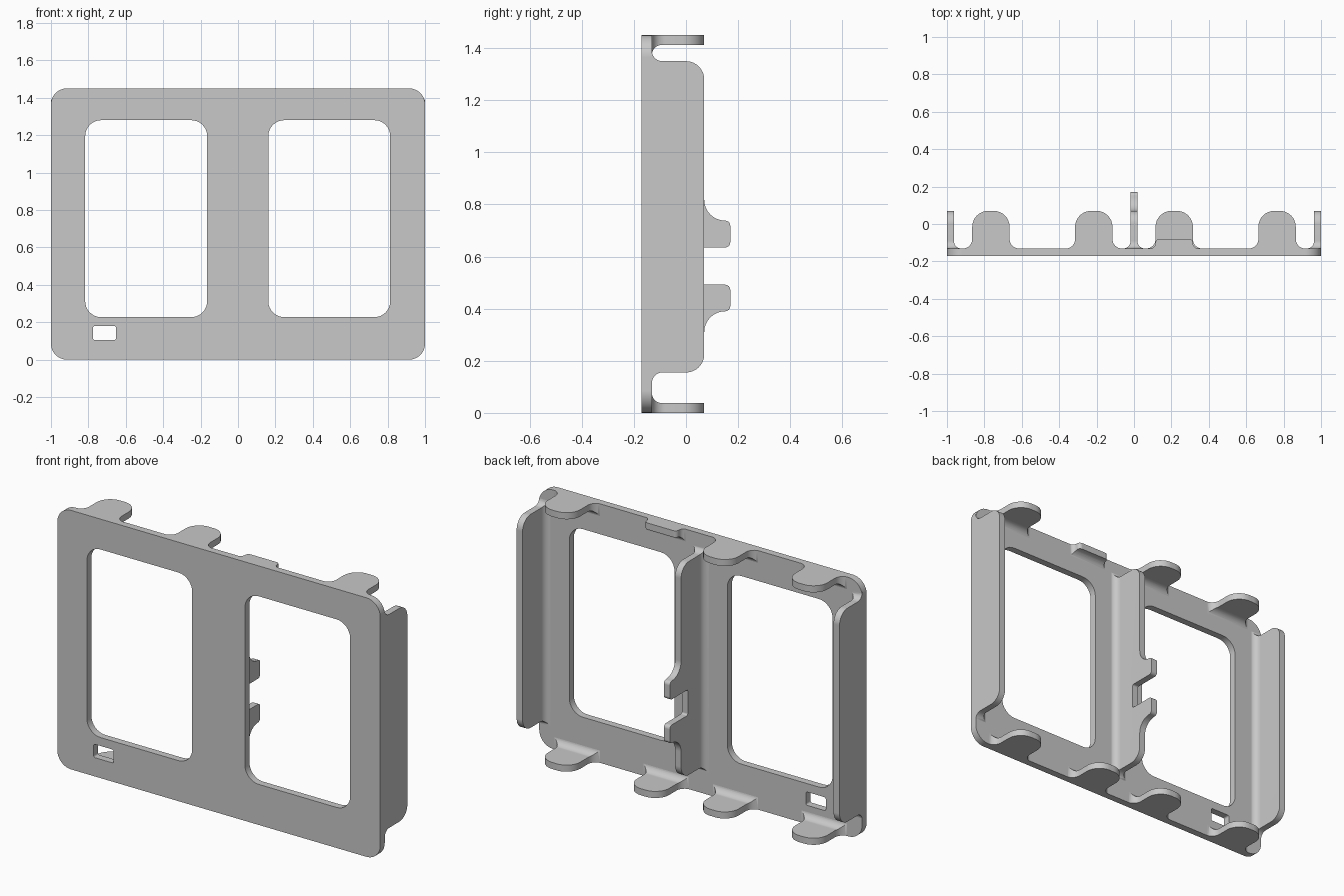
import bpy, bmesh, math
from mathutils import Vector

cube = bpy.data.objects.get("Cube")
if cube:
    bpy.data.objects.remove(cube, do_unlink=True)

WIDTH, HEIGHT, T = 1.0, 1.45, 0.037      # half width, height, sheet thickness
FRONT, BACK, RIM = -0.17, -0.131, 0.07   # depths of plate faces and flange edge
BEND = 0.04                              # inner bend radius

GREY = (0.58, 0.58, 0.58, 1)
grey = bpy.data.materials.new("plain grey")
grey.use_nodes = True
grey.diffuse_color = GREY
grey.node_tree.nodes["Principled BSDF"].inputs["Base Color"].default_value = GREY


def rounded(corners, steps=8):
    """Outline through (u, v, radius) corners, with each corner filleted."""
    out = []
    for i, (u, v, r) in enumerate(corners):
        p = Vector((u, v))
        path = [p]
        if r > 0:
            a = (Vector(corners[i - 1][:2]) - p).normalized()
            b = (Vector(corners[(i + 1) % len(corners)][:2]) - p).normalized()
            half = a.angle(b) / 2
            centre = p + (a + b).normalized() * r / math.sin(half)
            start = (p + a * r / math.tan(half) - centre).normalized()
            end = (p + b * r / math.tan(half) - centre).normalized()
            path = [centre + start.slerp(end, k / steps).normalized() * r
                    for k in range(steps + 1)]
        for q in path:
            if not out or (q - out[-1]).length > 1e-4:
                out.append(q)
    if (out[0] - out[-1]).length < 1e-4:
        out.pop()
    return out


def box(u0, u1, v0, v1, r):
    return [(u0, v0, r), (u1, v0, r), (u1, v1, r), (u0, v1, r)]


def prism(name, corners, axis, lo, hi):
    """Extrude a rounded outline along an axis (outline uses the other two axes in order)."""
    place = {"x": lambda u, v, w: (w, u, v),
             "y": lambda u, v, w: (u, w, v),
             "z": lambda u, v, w: (u, v, w)}[axis]
    bm = bmesh.new()
    face = bm.faces.new([bm.verts.new(place(p.x, p.y, lo)) for p in rounded(corners)])
    ext = bmesh.ops.extrude_face_region(bm, geom=[face], use_keep_orig=True)
    bmesh.ops.translate(bm, vec=Vector(place(0, 0, hi - lo)),
                        verts=[g for g in ext["geom"] if isinstance(g, bmesh.types.BMVert)])
    bmesh.ops.recalc_face_normals(bm, faces=bm.faces)
    mesh = bpy.data.meshes.new(name)
    bm.to_mesh(mesh)
    bm.free()
    mesh.materials.append(grey)
    obj = bpy.data.objects.new(name, mesh)
    bpy.context.collection.objects.link(obj)
    return obj


def activate(obj):
    bpy.ops.object.select_all(action="DESELECT")
    obj.select_set(True)
    bpy.context.view_layer.objects.active = obj


def combine(obj, tool, operation):
    mod = obj.modifiers.new("cut", "BOOLEAN")
    mod.operation, mod.object, mod.solver = operation, tool, "EXACT"
    activate(obj)
    bpy.ops.object.modifier_apply(modifier=mod.name)
    bpy.data.objects.remove(tool, do_unlink=True)


def finish(obj):
    activate(obj)
    bpy.ops.object.shade_smooth_by_angle(angle=math.radians(30))
    mod = obj.modifiers.new("normals", "WEIGHTED_NORMAL")
    mod.keep_sharp = True


# Face plate with two windows and a small slot
plate = prism("face_plate", box(-WIDTH, WIDTH, 0, HEIGHT, 0.085), "y", FRONT, -0.13)
for hole in (box(-0.817, -0.165, 0.227, 1.28, 0.085),
             box(0.162, 0.814, 0.227, 1.28, 0.085),
             box(-0.775, -0.652, 0.105, 0.18, 0.01)):
    combine(plate, prism("hole", hole, "y", -0.3, 0), "DIFFERENCE")
finish(plate)

# Vertical flanges: filleted cross-section trimmed to the rounded side outline
Z0, Z1 = 0.155, 1.35
flange_side = [(BACK, Z0 - BEND, 0), (BACK, Z0, BEND), (RIM, Z0, 0.07),
               (RIM, Z1, 0.07), (BACK, Z1, BEND), (BACK, Z1 + BEND, 0)]
for name, s in (("left_flange", 1), ("right_flange", -1)):
    inner = s * (WIDTH - T)
    section = [(s * WIDTH, BACK, 0), (s * WIDTH, RIM + 0.1, 0), (inner, RIM + 0.1, 0),
               (inner, BACK, BEND), (inner - s * BEND, BACK, 0)]
    flange = prism(name, section, "z", 0, HEIGHT)
    combine(flange, prism("trim", flange_side, "x", -2, 2), "INTERSECT")
    finish(flange)

# Centre rib with a pair of hooks and a notch between them
HOOK = 0.17
rib_side = [(BACK, Z0 - BEND, 0), (BACK, Z0, BEND), (RIM, Z0, 0.07),
            (RIM, 0.39, 0.08), (HOOK, 0.39, 0.02), (HOOK, 0.492, 0.02),
            (0.01, 0.492, 0.01), (0.01, 0.635, 0.01),
            (HOOK, 0.635, 0.02), (HOOK, 0.738, 0.02), (RIM, 0.738, 0.08),
            (RIM, Z1, 0.07), (BACK, Z1, BEND), (BACK, Z1 + BEND, 0)]
h = T / 2
rib_section = [(-h - BEND, BACK, 0), (-h, BACK, BEND), (-h, 0.3, 0),
               (h, 0.3, 0), (h, BACK, BEND), (h + BEND, BACK, 0)]
rib = prism("centre_rib", rib_section, "z", 0, HEIGHT)
combine(rib, prism("trim", rib_side, "x", -1, 1), "INTERSECT")
finish(rib)

# Tabs along the top and bottom edges; one top tab is cut short
for level, edge, s in (("bottom", 0, 1), ("top", HEIGHT, -1)):
    inner = edge + s * T
    section = [(BACK, edge, 0), (0.2, edge, 0), (0.2, inner, 0),
               (BACK, inner, BEND), (BACK, inner + s * BEND, 0)]
    for i, x in enumerate((-0.765, -0.215, 0.215, 0.765)):
        short = level == "top" and i == 2
        tip, r = (-0.08, 0.02) if short else (RIM, 0.085)
        flare = 0.028 if short else 0.05
        w = 0.1
        plan = [(x - w - flare, BACK, 0), (x - w, BACK, flare), (x - w, tip, r),
                (x + w, tip, r), (x + w, BACK, flare), (x + w + flare, BACK, 0)]
        tab = prism(f"{level}_tab_{i + 1}", section, "x", x - 0.2, x + 0.2)
        combine(tab, prism("trim", plan, "z", -1, 2), "INTERSECT")
        finish(tab)
